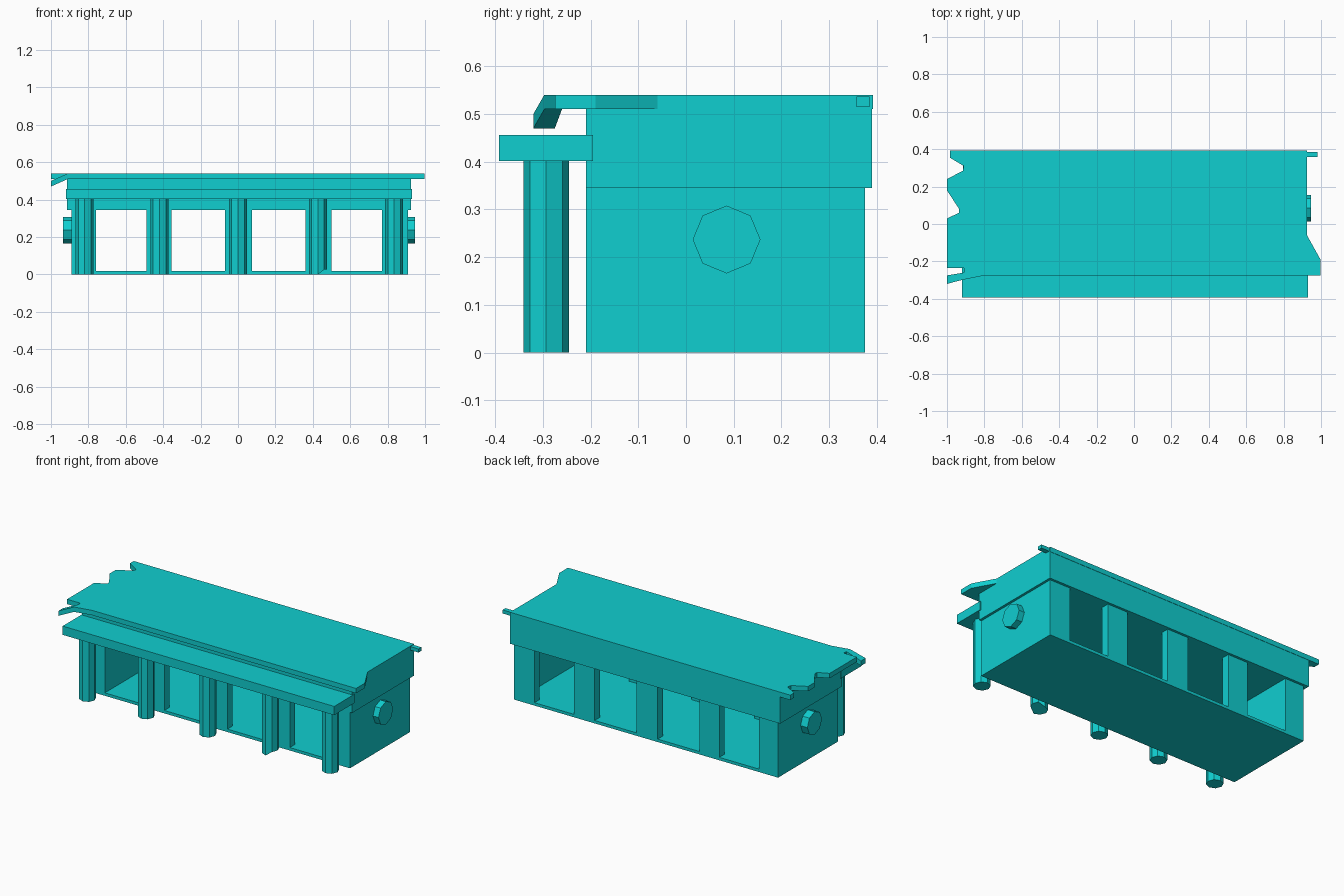
import bpy, bmesh, math
from mathutils import Matrix

cube = bpy.data.objects.get("Cube")
if cube:
    bpy.data.objects.remove(cube, do_unlink=True)

teal = bpy.data.materials.new("teal")
teal.use_nodes = True
color = (0.005, 0.62, 0.63, 1)
teal.diffuse_color = color
teal.node_tree.nodes["Principled BSDF"].inputs["Base Color"].default_value = color


def finish(name, bm):
    bmesh.ops.recalc_face_normals(bm, faces=bm.faces)
    mesh = bpy.data.meshes.new(name)
    bm.to_mesh(mesh)
    bm.free()
    mesh.materials.append(teal)
    obj = bpy.data.objects.new(name, mesh)
    bpy.context.collection.objects.link(obj)
    return obj


def box(name, x, y, z):
    bm = bmesh.new()
    bmesh.ops.create_cube(bm, size=1)
    for v in bm.verts:
        for i, (low, high) in enumerate((x, y, z)):
            v.co[i] = high if v.co[i] > 0 else low
    return finish(name, bm)


def slab(name, outline, z0, z1):
    bm = bmesh.new()
    face = bm.faces.new([bm.verts.new((x, y, z0)) for x, y in outline])
    top = bmesh.ops.extrude_face_region(bm, geom=[face])["geom"]
    bmesh.ops.translate(bm, vec=(0, 0, z1 - z0),
                        verts=[v for v in top if isinstance(v, bmesh.types.BMVert)])
    return finish(name, bm)


def octagon(name, radius, depth, center, axis="Z"):
    bm = bmesh.new()
    bmesh.ops.create_cone(bm, cap_ends=True, segments=8, radius1=radius,
                          radius2=radius, depth=depth)
    turn = Matrix.Rotation(math.pi / 2, 4, "Y") if axis == "X" else Matrix()
    bmesh.ops.transform(bm, matrix=Matrix.Translation(center) @ turn, verts=bm.verts)
    return finish(name, bm)


# Lower storey: floor, end walls and thin piers on both long sides
FRONT, BACK, EAVE = -0.21, 0.375, 0.345
box("floor", (-0.89, 0.91), (FRONT, BACK), (0, 0.018))
box("right_end_wall", (-0.89, -0.76), (FRONT, BACK), (0.018, EAVE))
box("left_end_wall", (0.87, 0.91), (FRONT, BACK), (0.018, EAVE))
piers = [(-0.49, -0.355), (-0.07, 0.075), (0.36, 0.5), (0.77, 0.87)]
for side, y in (("front", (FRONT, FRONT + 0.05)), ("back", (BACK - 0.05, BACK))):
    for i, x in enumerate(piers):
        box(f"{side}_pier_{i + 1}", x, y, (0.018, EAVE))

# Upper storey
box("upper_storey", (-0.915, 0.925), (FRONT, 0.39), (EAVE, 0.512))

# Roof with broken ends
roof = [(0.925, 0.392), (0.925, -0.06), (0.997, -0.19), (0.997, -0.275),
        (-0.8, -0.275), (-0.91, -0.297), (-0.91, -0.26), (-0.91, -0.235),
        (-1, -0.235), (-1, 0.03), (-0.935, 0.06), (-0.935, 0.08), (-1, 0.18),
        (-1, 0.24), (-0.915, 0.285), (-0.91, 0.31), (-0.985, 0.355), (-0.985, 0.392)]
slab("roof", roof, 0.51, 0.54)
box("roof_stub", (0.92, 0.98), (0.357, 0.385), (0.515, 0.537))

# Splinter of roof bent downwards
splinter = slab("bent_splinter", [(-0.91, -0.26), (-0.91, -0.297), (-1, -0.32),
                                  (-1, -0.275)], 0.51, 0.54)
for v in splinter.data.vertices:
    if v.co.x < -0.95:
        v.co.z -= 0.04

# Porch shelf on octagonal columns
box("porch_shelf", (-0.92, 0.93), (-0.392, -0.195), (0.402, 0.456))
for i, x in enumerate((-0.82, -0.42, 0, 0.427, 0.835)):
    column = octagon(f"column_{i + 1}", 0.048, 0.403, (x, -0.293, 0.2015))
    if i == 3:  # chipped foot
        for v in column.data.vertices:
            if v.co.z < 0.1 and v.co.x > x + 0.02:
                v.co.z += 0.025

# End knobs
octagon("left_knob", 0.071, 0.045, (0.925, 0.085, 0.237), "X")
octagon("right_knob", 0.071, 0.05, (-0.911, 0.085, 0.237), "X")
